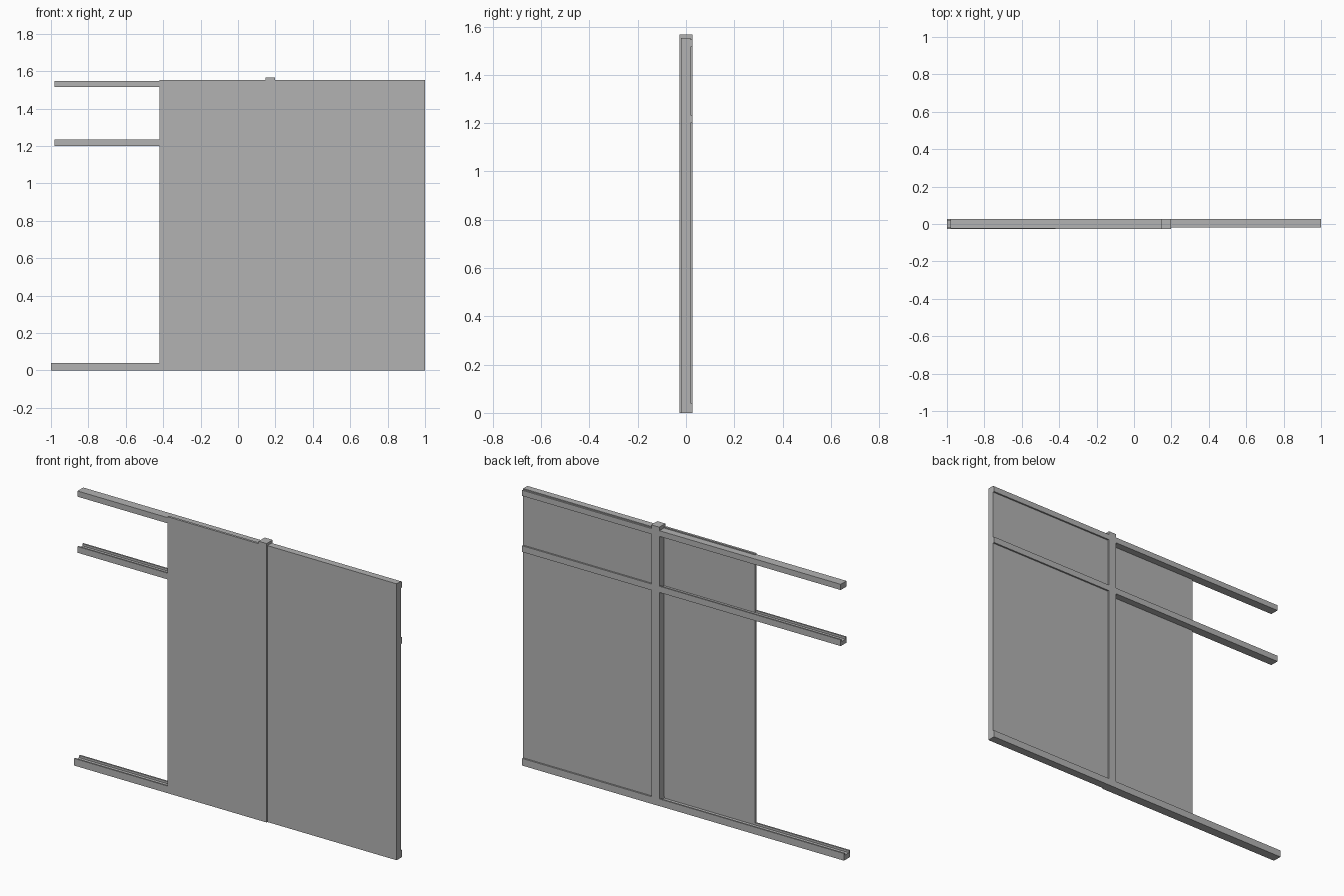
import bpy

cube = bpy.data.objects.get("Cube")
if cube:
    bpy.data.objects.remove(cube, do_unlink=True)

GREY = (0.45, 0.45, 0.45, 1.0)
grey = bpy.data.materials.new("plain_grey")
grey.use_nodes = True
grey.diffuse_color = GREY
grey.node_tree.nodes["Principled BSDF"].inputs["Base Color"].default_value = GREY


def extrude_profile(name, profile, x0, x1):
    """Extrude a (y, z) outline along x."""
    n = len(profile)
    verts = [(x, y, z) for x in (x0, x1) for y, z in profile]
    faces = [tuple(range(n))[::-1], tuple(range(n, 2 * n))]
    faces += [(i, (i + 1) % n, n + (i + 1) % n, n + i) for i in range(n)]
    mesh = bpy.data.meshes.new(name)
    mesh.from_pydata(verts, [], faces)
    mesh.materials.append(grey)
    obj = bpy.data.objects.new(name, mesh)
    bpy.context.collection.objects.link(obj)
    return obj


def box(name, x, y, z):
    return extrude_profile(name, [(y[0], z[0]), (y[1], z[0]), (y[1], z[1]), (y[0], z[1])], *x)


def channel(name, x, y, z, wall=0.009, depth=0.012):
    """Rail with a shallow groove along its top."""
    a, b = y[0] + wall, y[1] - wall
    floor = z[1] - depth
    profile = [(y[0], z[0]), (y[1], z[0]), (y[1], z[1]), (b, z[1]),
               (b, floor), (a, floor), (a, z[1]), (y[0], z[1])]
    return extrude_profile(name, profile, *x)


FRONT, BACK = -0.027, 0.027
STEP = -0.020          # front of the fixed panels, set back a little
POST = (0.147, 0.197)
SPLIT = 1.235

# Upright post
box("post", POST, (FRONT, BACK), (0, 1.567))

# Open rails beside the post
box("top_rail", (-0.98, POST[0]), (-0.025, 0.026), (1.515, 1.547))
channel("middle_rail", (-0.98, POST[0]), (-0.025, 0.026), (1.20, SPLIT))
channel("bottom_rail", (-1, POST[0]), (FRONT, 0.026), (0, 0.04))

# Thin sliding panel in front of the open rails
for name, z in (("lower", (0.04, SPLIT)), ("upper", (SPLIT, 1.553))):
    box("sliding_panel_" + name, (-0.42, POST[0]), (FRONT, -0.014), z)

# Thick fixed panel
for name, z in (("lower", (0.04, SPLIT)), ("upper", (SPLIT, 1.553))):
    box("fixed_panel_" + name, (POST[1], 1), (STEP, 0.018), z)

# Rails standing out behind the fixed panel
box("fixed_bottom_rail", (POST[1], 1), (STEP, BACK), (0, 0.04))
for name, z in (("top", (1.515, 1.547)), ("middle", (1.20, SPLIT))):
    box("fixed_" + name + "_rail", (POST[1], 1), (0.018, BACK), z)
